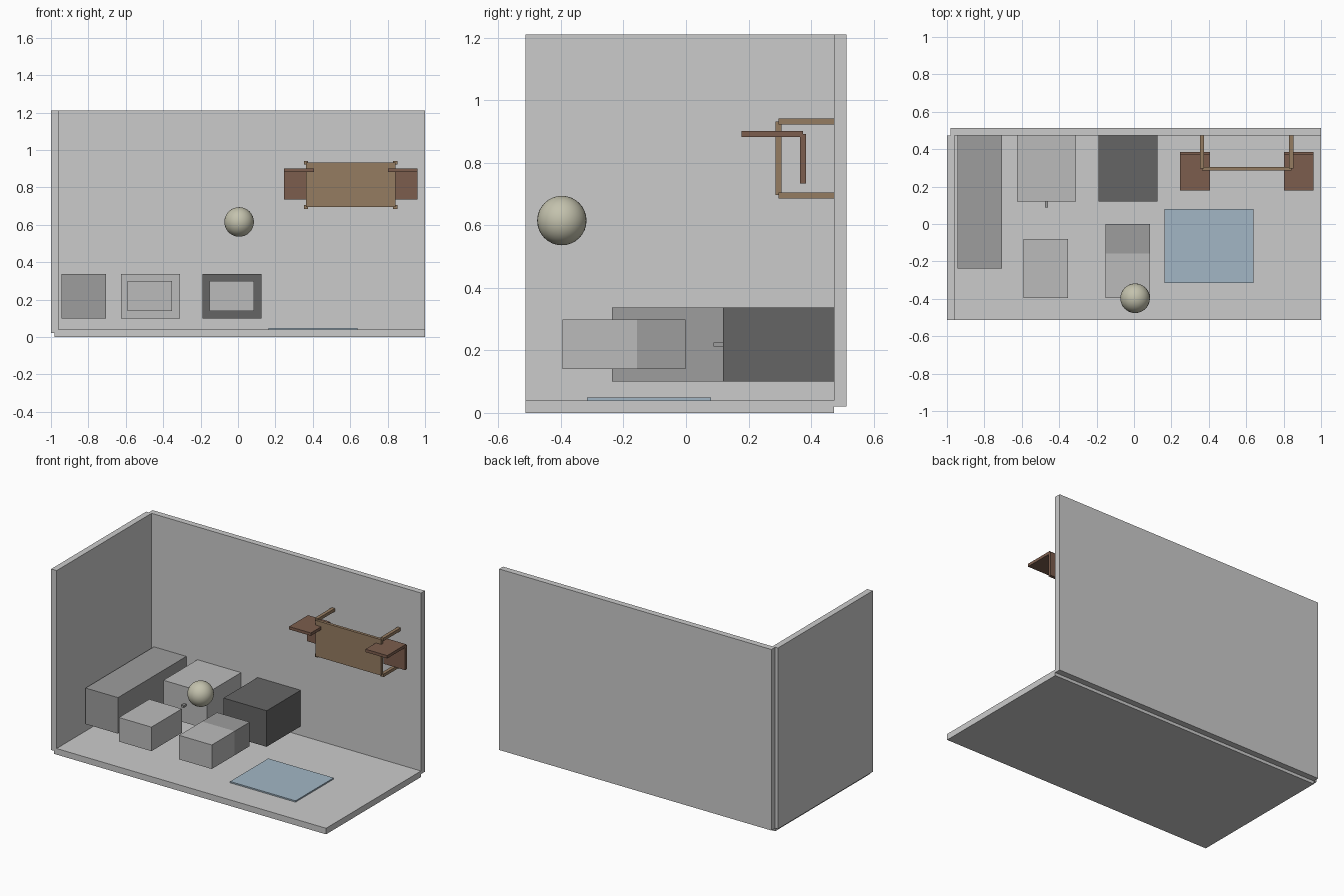
import bpy, bmesh

if "Cube" in bpy.data.objects:
    bpy.data.objects.remove(bpy.data.objects["Cube"])


def material(name, rgb):
    m = bpy.data.materials.new(name)
    m.diffuse_color = (*rgb, 1)
    m.use_nodes = True
    m.node_tree.nodes["Principled BSDF"].inputs["Base Color"].default_value = m.diffuse_color
    return m


dark = material("dark_grey", (0.13, 0.13, 0.13))
mid = material("mid_grey", (0.34, 0.34, 0.34))
light = material("light_grey", (0.5, 0.5, 0.5))
blue = material("pale_blue", (0.36, 0.47, 0.56))
wood = material("table_wood", (0.3, 0.2, 0.12))
brown = material("chair_wood", (0.2, 0.11, 0.075))
cream = material("cream", (0.55, 0.54, 0.42))


def box(name, x, y, z, mat=None):
    """Box spanning the given (min, max) ranges."""
    bm = bmesh.new()
    bmesh.ops.create_cube(bm, size=1)
    for v in bm.verts:
        v.co = [r[c > 0] for r, c in zip((x, y, z), v.co)]
    me = bpy.data.meshes.new(name)
    bm.to_mesh(me)
    bm.free()
    ob = bpy.data.objects.new(name, me)
    bpy.context.collection.objects.link(ob)
    if mat:
        me.materials.append(mat)
    return ob


# Room shell
box("floor", (-0.98, 1.0), (-0.513, 0.473), (0, 0.04))
box("left_wall", (-1.0, -0.96), (-0.513, 0.473), (0.02, 1.21))
box("back_wall", (-0.98, 1.0), (0.473, 0.513), (0.02, 1.21))

# Row of cabinets against the back wall
cab_z = (0.10, 0.337)
box("long_cabinet", (-0.943, -0.707), (-0.237, 0.473), cab_z, mid)
box("light_cabinet", (-0.626, -0.309), (0.119, 0.473), cab_z, light)
box("dark_cabinet", (-0.189, 0.125), (0.119, 0.473), cab_z, dark)
box("cabinet_knob", (-0.476, -0.459), (0.088, 0.119), (0.212, 0.225), mid)

# Smaller blocks in front; the second has a darker rear half
block_z = (0.14, 0.298)
box("left_block", (-0.59, -0.353), (-0.395, -0.08), block_z, light)
block = box("two_tone_block", (-0.152, 0.086), (-0.395, -0.001), block_z, light)
block.data.materials.append(mid)
bm = bmesh.new()
bm.from_mesh(block.data)
bmesh.ops.bisect_plane(bm, geom=bm.verts[:] + bm.edges[:] + bm.faces[:],
                       plane_co=(0, -0.157, 0), plane_no=(0, 1, 0))
for f in bm.faces:
    f.material_index = int(f.calc_center_median().y > -0.157)
bm.to_mesh(block.data)
bm.free()

# Floor mat
box("mat", (0.164, 0.64), (-0.316, 0.08), (0.04, 0.049), blue)

# Table lying on its side, legs reaching the back wall
box("table_top", (0.363, 0.841), (0.286, 0.305), (0.696, 0.932), wood)
for side, x in (("left", 0.363), ("right", 0.841)):
    for level, z in (("lower", 0.695), ("upper", 0.932)):
        box(f"table_leg_{side}_{level}", (x - 0.011, x + 0.011),
            (0.296, 0.473), (z - 0.01, z + 0.01), wood)

# Pair of L-shaped chairs
for side, x in (("left", 0.247), ("right", 0.803)):
    box(f"chair_seat_{side}", (x, x + 0.158), (0.178, 0.374), (0.882, 0.901), brown)
    box(f"chair_back_{side}", (x, x + 0.158), (0.364, 0.384), (0.734, 0.892), brown)

# Floating ball
bpy.ops.mesh.primitive_uv_sphere_add(segments=32, ring_count=16, radius=0.079,
                                     location=(0.006, -0.397, 0.615))
ball = bpy.context.object
ball.name = "ball"
ball.data.materials.append(cream)
bpy.ops.object.shade_smooth_by_angle()
